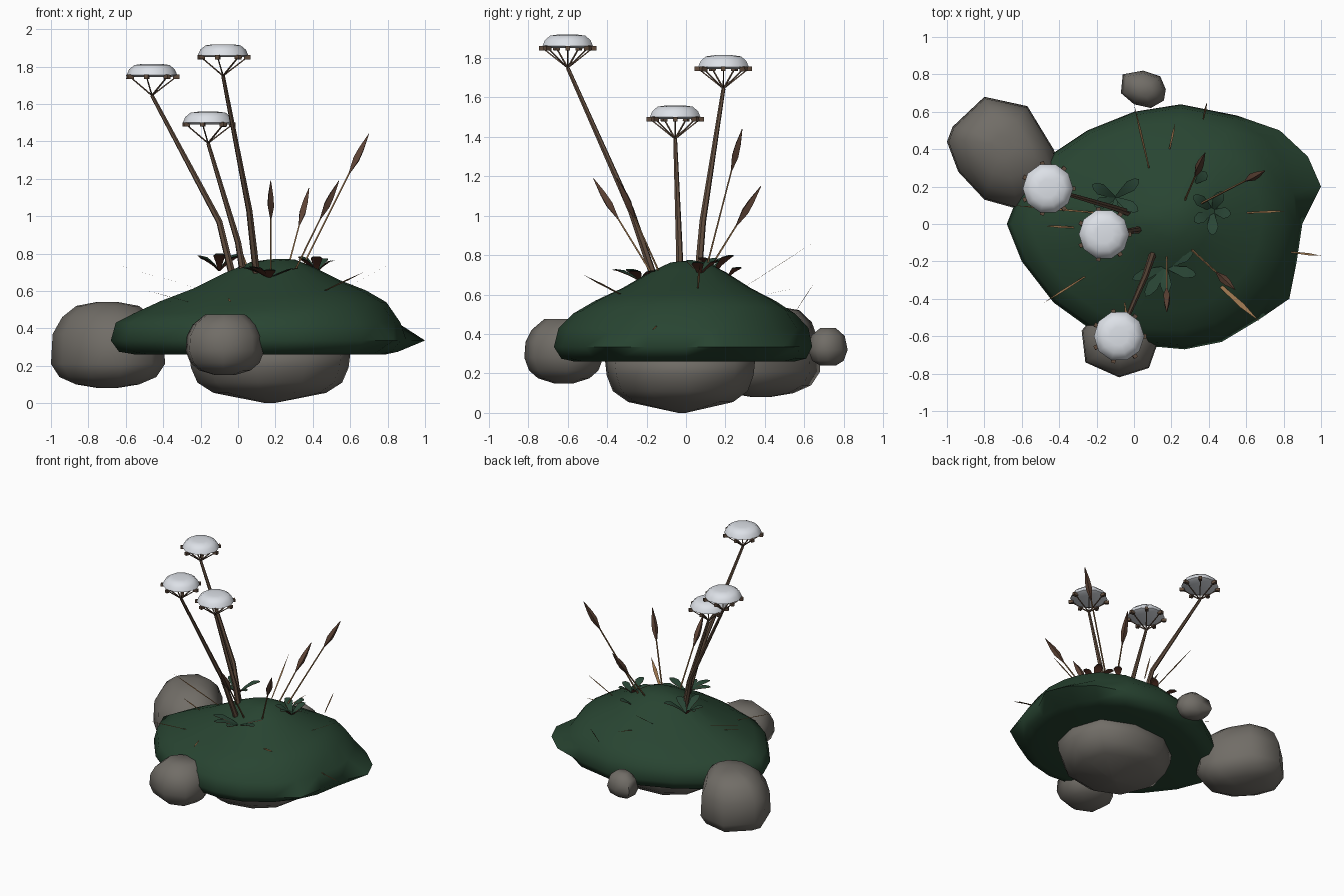
import bpy, bmesh, math
from mathutils import Vector

cube = bpy.data.objects.get("Cube")
if cube:
    bpy.data.objects.remove(cube, do_unlink=True)


def material(name, rgb):
    m = bpy.data.materials.new(name)
    m.use_nodes = True
    m.diffuse_color = (*rgb, 1)
    node = next(n for n in m.node_tree.nodes if n.type == 'BSDF_PRINCIPLED')
    node.inputs["Base Color"].default_value = (*rgb, 1)
    node.inputs["Roughness"].default_value = 0.9
    return m


MOSS = material("moss green", (0.021, 0.058, 0.031))
STONE = material("stone grey", (0.165, 0.153, 0.135))
BARK = material("stem brown", (0.12, 0.074, 0.048))
SEED = material("seed brown", (0.11, 0.056, 0.036))
STRAW = material("straw", (0.32, 0.175, 0.075))
PETAL = material("petal white", (0.72, 0.75, 0.8))
LEAF = material("leaf green", (0.023, 0.062, 0.037))
RED = material("leaf underside red", (0.09, 0.03, 0.018))


def finish(name, bm, mats, angle=50):
    me = bpy.data.meshes.new(name)
    bm.to_mesh(me)
    bm.free()
    for m in mats:
        me.materials.append(m)
    for p in me.polygons:
        p.use_smooth = True
    me.set_sharp_from_angle(angle=math.radians(angle))
    ob = bpy.data.objects.new(name, me)
    bpy.context.collection.objects.link(ob)
    return ob


def loft(bm, rings):
    """Skin a stack of equal-length rings and cap both ends."""
    rows = [[bm.verts.new(p) for p in ring] for ring in rings]
    n = len(rows[0])
    faces = [bm.faces.new(rows[0]), bm.faces.new(rows[-1])]
    for a, b in zip(rows, rows[1:]):
        for i in range(n):
            faces.append(bm.faces.new((a[i], a[(i + 1) % n], b[(i + 1) % n], b[i])))
    bmesh.ops.recalc_face_normals(bm, faces=faces)


def lump(name, centre, outline, profile, mat, right_reach=9):
    """Rounded mass: a plan outline scaled by (scale, height) steps.
    right_reach trims the +x side everywhere but at the widest ring."""
    bm = bmesh.new()
    c = Vector(centre)
    rings = []
    for s, z in profile:
        ring = []
        for p in outline:
            d = Vector(p) - c
            trim = s != 1 and d.x > 0
            reach = min(d.length, right_reach) if trim else d.length
            q = c + d.normalized() * reach * s
            ring.append((q.x, q.y, z))
        rings.append(ring)
    loft(bm, rings)
    return finish(name, bm, [mat], 65)


def tube(bm, points, radii, sides=5):
    pts = [Vector(p) for p in points]
    rings = []
    for i, p in enumerate(pts):
        axis = (pts[min(i + 1, len(pts) - 1)] - pts[max(i - 1, 0)]).normalized()
        u = axis.orthogonal().normalized()
        v = axis.cross(u)
        turn = [2 * math.pi * k / sides for k in range(sides)]
        rings.append([p + (u * math.cos(t) + v * math.sin(t)) * radii[i] for t in turn])
    loft(bm, rings)


# Mossy mound
mound_outline = [(1, .2), (.93, .36), (.78, .5), (.55, .58), (.25, .64), (0, .6),
                 (-.25, .5), (-.43, .38), (-.6, .2), (-.68, 0), (-.6, -.2), (-.43, -.42),
                 (-.25, -.55), (.05, -.65), (.27, -.67), (.47, -.63), (.67, -.51),
                 (.83, -.4), (.87, -.2), (.9, 0)]
mound = lump("mossy_mound", (.2, .02), mound_outline,
             [(.5, .265), (.85, .26), (.95, .275), (1, .335), (.97, .43), (.86, .5),
              (.7, .565), (.5, .63), (.3, .71), (.15, .76), (.04, .77)], MOSS, .69)
# The left flank sits a little lower than the right
for v in mound.data.vertices:
    if v.co.z > .45:
        v.co.z += .04 * max(-.5, min(.5, v.co.x - .2)) * (1 if v.co.x < .2 else 2)

# Stones
side_stone = lump("large_side_stone", (-.7, .38),
                  [(-.43, .4), (-.57, .63), (-.8, .68), (-.97, .52), (-1, .44), (-.94, .28),
                   (-.8, .13), (-.62, .08), (-.46, .15), (-.39, .28)],
                  [(.15, .08), (.55, .1), (.85, .14), (1, .21), (.97, .37), (.8, .46),
                   (.55, .52), (.2, .54)], STONE)
# Its crown leans towards the back
for v in side_stone.data.vertices:
    v.co.y += .2 * max(0, v.co.z - .37)
lump("front_stone", (-.07, -.62),
     [(.14, -.6), (.1, -.48), (-.03, -.42), (-.18, -.45), (-.28, -.57),
      (-.26, -.74), (-.08, -.82), (.08, -.77)],
     [(.25, .15), (.65, .175), (.88, .215), (1, .28), (.97, .36), (.82, .42), (.5, .475)], STONE)
lump("base_stone", (.17, -.02),
     [(.6, .02), (.52, .25), (.28, .35), (.0, .33), (-.2, .18), (-.26, -.05),
      (-.15, -.3), (.1, -.41), (.36, -.36), (.55, -.2)],
     [(.05, 0), (.7, .055), (.9, .11), (.98, .19), (1, .26), (.6, .4)], STONE)
lump("small_back_stone", (.05, .72),
     [(.17, .72), (.14, .79), (.05, .82), (-.06, .8), (-.07, .7), (0, .64), (.09, .62), (.16, .66)],
     [(.4, .24), (.8, .265), (1, .32), (.85, .39), (.4, .43)], STONE)

# Flat-topped flowers: stem, ribs with rim buds, and white cap
flowers = [[(-.03, .06, .68), (-.1, .085, .97), (-.46, .19, 1.645)],
           [(.03, -.03, .68), (0, -.035, .86), (-.16, -.055, 1.39)],
           [(.1, -.16, .68), (.06, -.28, 1.03), (-.08, -.6, 1.75)]]
for number, path in enumerate(flowers, 1):
    bm = bmesh.new()
    tube(bm, path, (.02, .017, .01), 6)
    finish(f"flower_stem_{number}", bm, [BARK])
    base = Vector(path[-1])
    ribs = bmesh.new()
    for k in range(7):
        t = 2 * math.pi * k / 7
        out = Vector((math.cos(t), math.sin(t), 0))
        tip = base + out * .13 + Vector((0, 0, .1))
        tube(ribs, (base, tip), (.005, .004), 4)
        tube(ribs, (tip - out * .017, tip + out * .017), (.016, .016), 4)
    finish(f"flower_ribs_{number}", ribs, [BARK])
    cap = bmesh.new()
    loft(cap, [[(base.x + r * math.cos(math.pi * k / 5), base.y + r * math.sin(math.pi * k / 5),
                 base.z + h) for k in range(10)]
               for r, h in [(.11, .1), (.135, .11), (.122, .14), (.094, .163), (.05, .169)]])
    finish(f"flower_cap_{number}", cap, [PETAL])

# Seed spikes: thin stalk swelling into a spindle
spikes = [((.175, -.17, .7), (.175, -.47, 1.19)), ((.26, .1, .7), (.38, .38, 1.15)),
          ((.3, -.13, .7), (.54, -.35, 1.19)), ((.34, .1, .72), (.7, .285, 1.44))]
for number, (foot, tip) in enumerate(spikes, 1):
    a, b = Vector(foot), Vector(tip)
    neck = b + (a - b).normalized() * .24
    bm = bmesh.new()
    tube(bm, (a, neck), (.006, .005), 4)
    finish(f"spike_stalk_{number}", bm, [STRAW])
    bm = bmesh.new()
    tube(bm, [neck.lerp(b, f) for f in (0, .35, .6, 1)], (.005, .023, .019, .002), 4)
    finish(f"seed_spike_{number}", bm, [SEED])

# Dry grass: flat tapering ribbons (foot, tip, half width)
blades = [((.08, .3, .64), (0, .64, .86), .006), ((.19, .4, .6), (.22, .54, .63), .006),
          ((.44, -.31, .59), (.67, -.52, .7), .014), ((-.26, -.28, .54), (-.48, -.42, .6), .006),
          ((-.3, -.02, .57), (-.48, -.01, .63), .006), ((-.2, .06, .61), (-.65, .1, .74), .006),
          ((.6, .06, .63), (.82, .07, .75), .006), ((.84, -.15, .44), (1, -.17, .42), .006),
          ((.37, .56, .52), (.39, .65, .66), .006), ((-.05, -.42, .56), (-.04, -.5, .54), .006)]
bm = bmesh.new()
for foot, tip, width in blades:
    a, b = Vector(foot), Vector(tip)
    side = (b - a).cross(Vector((0, 0, 1))).normalized() * width
    belly = a.lerp(b, .6)
    bm.faces.new([bm.verts.new(p) for p in
                  (a - side * .6, a + side * .6, belly + side, b, belly - side)])
finish("dry_grass_blades", bm, [STRAW])


# Leaf rosettes: green above, red below
def leaf(bm, root, heading, length, rise):
    out = Vector((math.cos(heading), math.sin(heading), 0))
    side = Vector((-out.y, out.x, 0))
    shape = [(0, .2), (.3, .6), (.65, 1), (.9, .6), (1, .08)]
    for index, drop in ((0, 0), (1, -.004)):
        rows = []
        for f, w in shape:
            mid = root + out * length * f + Vector((0, 0, rise * math.sin(f * 1.7) + drop))
            rows.append([bm.verts.new(mid + side * .031 * w * s) for s in (-1, 1)])
        for p, q in zip(rows, rows[1:]):
            loop = (p[0], q[0], q[1], p[1])
            face = bm.faces.new(loop[::-1] if index else loop)
            face.material_index = index


# Root, leaf length, rise, and leaf headings in degrees
rosettes = [((-.1, .14, .71), .16, .09, (38, 150, 200, 270, 330)),
            ((.42, .07, .7), .13, .085, (140, 65, -10, 270, 210)),
            ((.17, -.23, .67), .19, .06, (200, -15, 270, 235, 30)),
            ((.33, .22, .7), .08, .04, (45,))]
for number, (root, length, rise, headings) in enumerate(rosettes, 1):
    bm = bmesh.new()
    for k, heading in enumerate(headings):
        shrink = 1 - .12 * (k % 3)
        leaf(bm, Vector(root), math.radians(heading), length * shrink, rise * shrink)
    finish(f"leaf_rosette_{number}", bm, [LEAF, RED])
